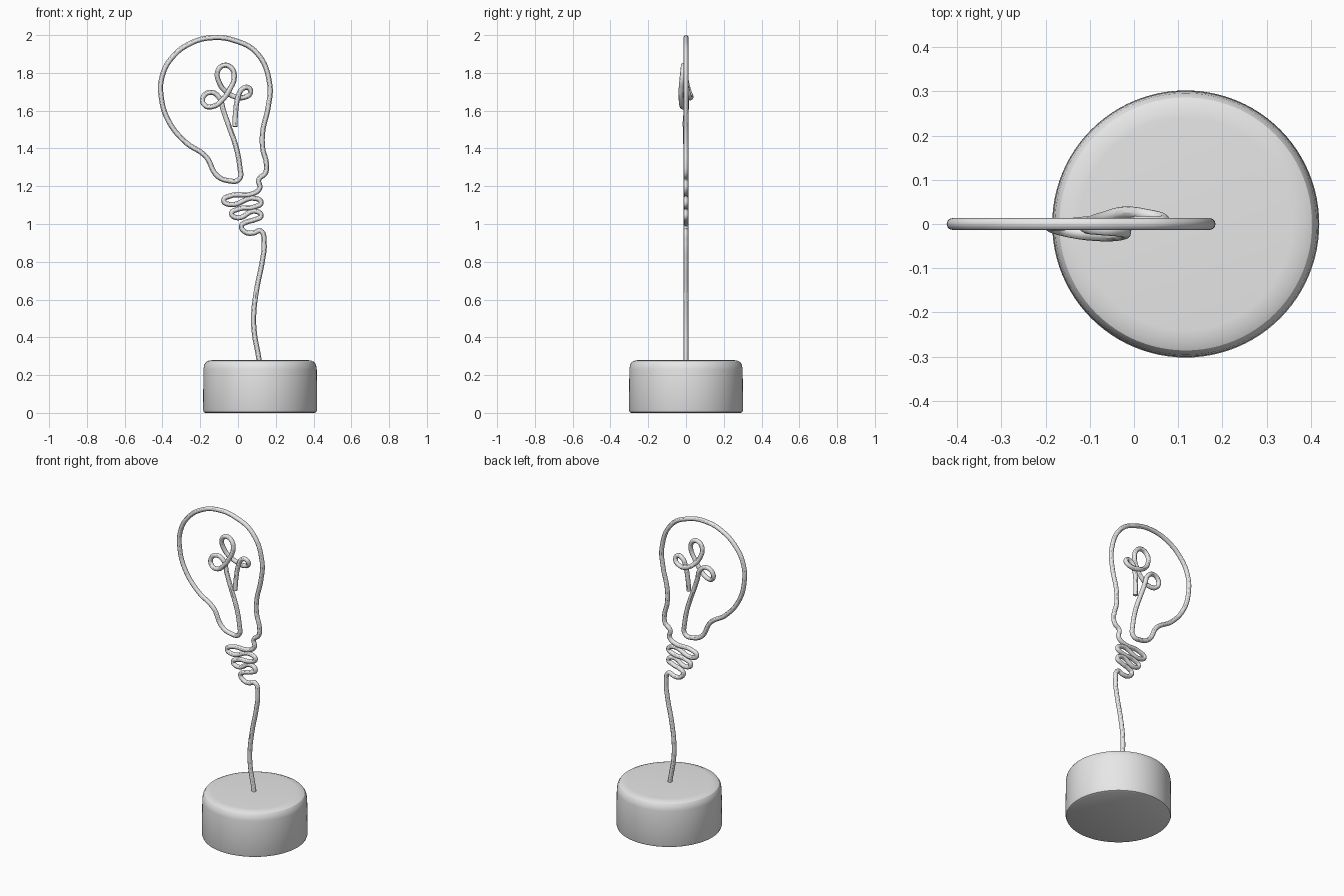
import bpy
import bmesh
from mathutils import Vector

WIRE_RADIUS = 0.0135
BASE_CENTRE = 0.117

default_cube = bpy.data.objects.get("Cube")
if default_cube:
    bpy.data.objects.remove(default_cube, do_unlink=True)


def make_material(name, colour):
    material = bpy.data.materials.new(name)
    material.use_nodes = True
    material.diffuse_color = colour
    material.node_tree.nodes["Principled BSDF"].inputs["Base Color"].default_value = colour
    return material


def activate(obj):
    bpy.ops.object.select_all(action="DESELECT")
    obj.select_set(True)
    bpy.context.view_layer.objects.active = obj


def hook(x, z, side):
    """Tight hairpin turn of the wire, pointing to the given side."""
    inner = x - side * 0.033
    return [(inner, z - 0.022), (x, z), (inner, z + 0.023)]


def make_wire(name, points, radius, material):
    """Round wire running smoothly through (x, z) or (x, z, y) points."""
    curve = bpy.data.curves.new(name, "CURVE")
    curve.dimensions = "3D"
    curve.resolution_u = 8
    curve.bevel_depth = radius
    curve.bevel_resolution = 4
    curve.use_fill_caps = True
    spline = curve.splines.new("BEZIER")
    spline.bezier_points.add(len(points) - 1)
    for knot, (x, z, *depth) in zip(spline.bezier_points, points):
        knot.co = Vector((x, depth[0] if depth else 0, z))
        knot.handle_left_type = knot.handle_right_type = "AUTO"
    obj = bpy.data.objects.new(name, curve)
    bpy.context.collection.objects.link(obj)
    curve.materials.append(material)
    activate(obj)
    bpy.ops.object.convert(target="MESH")
    bpy.ops.object.shade_smooth_by_angle()
    return obj


def make_turned(name, profile, centre_x, material, segments=96):
    """Solid of revolution from a (radius, height) profile."""
    mesh = bpy.data.meshes.new(name)
    bm = bmesh.new()
    verts = [bm.verts.new((r, 0, z)) for r, z in profile]
    edges = [bm.edges.new(pair) for pair in zip(verts, verts[1:])]
    bmesh.ops.spin(bm, geom=verts + edges, cent=(0, 0, 0), axis=(0, 0, 1),
                   angle=6.2831853, steps=segments, use_duplicate=False)
    bmesh.ops.remove_doubles(bm, verts=bm.verts, dist=0.0001)
    bmesh.ops.recalc_face_normals(bm, faces=bm.faces)
    bm.to_mesh(mesh)
    bm.free()
    obj = bpy.data.objects.new(name, mesh)
    obj.location.x = centre_x
    bpy.context.collection.objects.link(obj)
    mesh.materials.append(material)
    activate(obj)
    bpy.ops.object.shade_smooth_by_angle()
    return obj


grey = make_material("light grey", (0.8, 0.8, 0.8, 1))

# Round base with a soft upper rim
make_turned("round_base", [
    (0, 0), (0.29, 0), (0.298, 0.004), (0.302, 0.015), (0.3, 0.23),
    (0.296, 0.255), (0.286, 0.27), (0.268, 0.278), (0.24, 0.28), (0, 0.28),
], BASE_CENTRE, grey)

# Stem rising from the base
stem = [
    (0.12, 0.2), (0.11, 0.29), (0.087, 0.42), (0.083, 0.52), (0.1, 0.66),
    (0.128, 0.8), (0.138, 0.9), (0.12, 0.963), (0.08, 0.952), (0.04, 0.957),
]

# Zigzag screw cap, from bottom to top
left_tips = [(0.018, 0.99), (-0.034, 1.055), (-0.076, 1.125)]
right_tips = [(0.122, 1.045), (0.122, 1.113)]
cap = [left_tips[0], (0.045, 1.01)]
for right, left in zip(right_tips, left_tips[1:]):
    cap += hook(*right, 1) + hook(*left, -1)

# Glass outline, from the neck over the top and back to the neck
outline = [
    (0.085, 1.163), (0.115, 1.19), (0.11, 1.235), (0.145, 1.27),
    (0.15, 1.32), (0.131, 1.4), (0.131, 1.49), (0.16, 1.62),
    (0.168, 1.74), (0.1, 1.905), (-0.02, 1.972), (-0.14, 1.986),
    (-0.25, 1.957), (-0.35, 1.88), (-0.402, 1.78), (-0.406, 1.67),
    (-0.37, 1.55), (-0.28, 1.435), (-0.17, 1.357), (-0.11, 1.255),
    (-0.05, 1.229), (0.005, 1.236), (0.01, 1.3),
]

# Curled filament with three loops, passing in front of and behind itself
filament = [
    (-0.08, 1.61, 0), (-0.1, 1.67, 0.004), (-0.145, 1.697, 0),
    (-0.186, 1.668, -0.003), (-0.175, 1.628, -0.01), (-0.13, 1.623, -0.02),
    (-0.085, 1.655, -0.025), (-0.04, 1.72, -0.025), (-0.02, 1.775, -0.02),
    (-0.034, 1.825, -0.015), (-0.073, 1.84, -0.012), (-0.107, 1.81, -0.008),
    (-0.1, 1.75, 0.003), (-0.066, 1.703, 0.015), (-0.02, 1.675, 0.026),
    (0.03, 1.67, 0.02), (0.066, 1.695, 0.01), (0.055, 1.722, 0.004),
    (0.02, 1.712, 0.005), (0, 1.67, 0.004), (-0.013, 1.59, 0),
    (-0.016, 1.515, -0.006),
]

make_wire("bent_wire_bulb", stem + cap + outline + filament, WIRE_RADIUS, grey)
